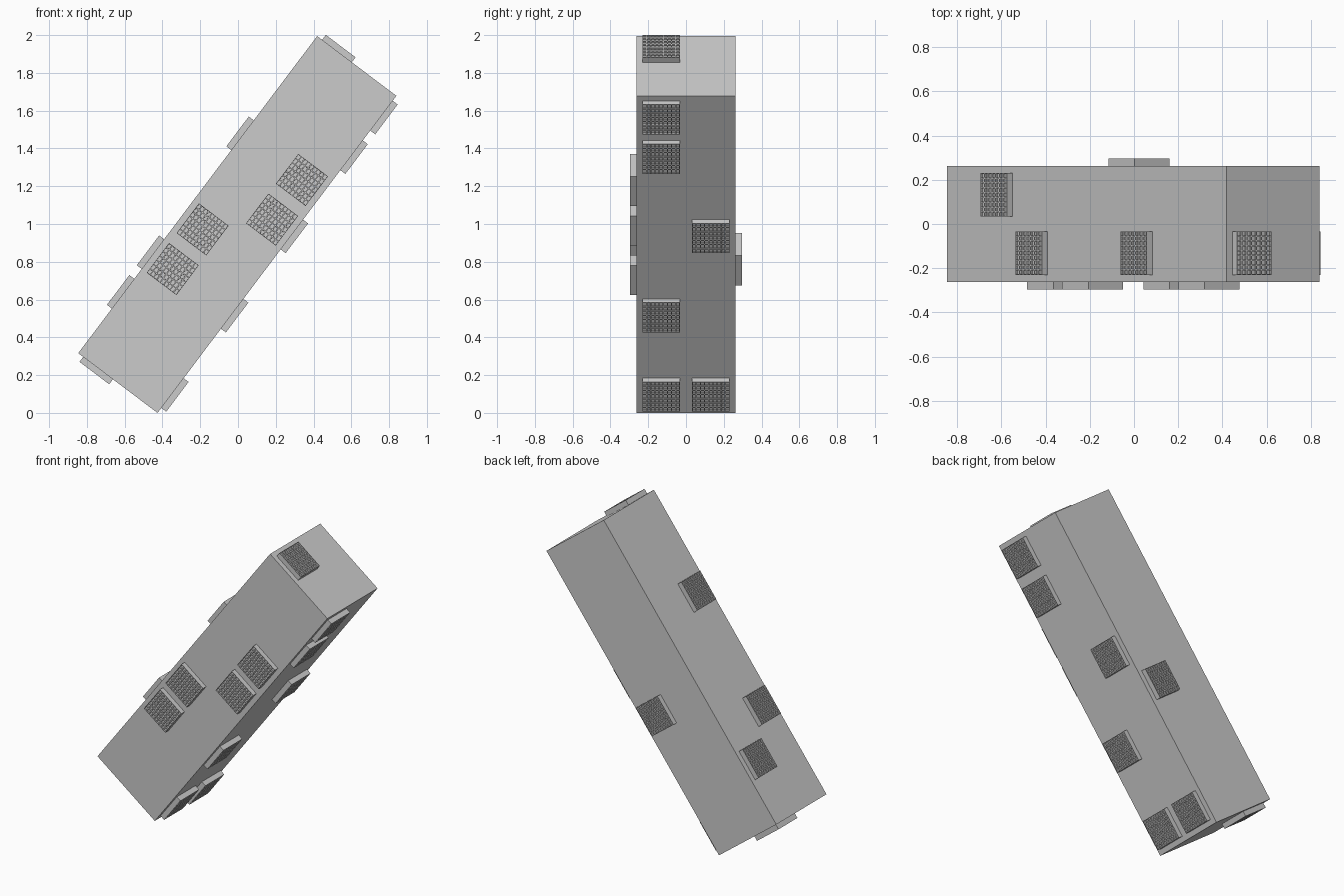
import bpy, bmesh, math
from mathutils import Vector, Matrix

if "Cube" in bpy.data.objects:
    bpy.data.objects.remove(bpy.data.objects["Cube"])

C = 0.2627                      # one cell: the body is 8 x 2 x 2 cells
PLATE, THICK, HOLE = C * 0.75, C / 8, 0.009
ANG = math.radians(53)
U = Vector((math.cos(ANG), 0, math.sin(ANG)))     # long axis
V = Vector((math.sin(ANG), 0, -math.cos(ANG)))    # lower-right side
Y = Vector((0, 1, 0))
CENTRE = Vector((-0.0035, 0, 4 * C * U.z - C * V.z))

grey = bpy.data.materials.new("light_grey")
grey.diffuse_color = (0.6, 0.6, 0.6, 1)
grey.use_nodes = True
grey.node_tree.nodes["Principled BSDF"].inputs["Base Color"].default_value = grey.diffuse_color


def frame(a, b, n, pos):
    m = Matrix((a, b, n)).transposed().to_4x4()
    m.translation = pos
    return m


def add(name, mesh, matrix):
    ob = bpy.data.objects.new(name, mesh)
    bpy.context.collection.objects.link(ob)
    ob.matrix_world = matrix
    return ob


# Leaning body
bm = bmesh.new()
bmesh.ops.create_cube(bm, size=1)
bmesh.ops.scale(bm, vec=(8 * C, 2 * C, 2 * C), verts=bm.verts)
body = bpy.data.meshes.new("body")
bm.to_mesh(body)
bm.free()
body.materials.append(grey)
add("body", body, frame(U, Y, -V, CENTRE))

# Shared vent plate: a square slab with rows of small recesses
bm = bmesh.new()
bmesh.ops.create_grid(bm, x_segments=7, y_segments=9, size=PLATE / 2)
bmesh.ops.translate(bm, vec=(0, 0, THICK), verts=bm.verts)
cells = bm.faces[:]
rim = [e for e in bm.edges if e.is_boundary]
bmesh.ops.inset_individual(bm, faces=cells, thickness=0.0045, depth=0)
bmesh.ops.inset_individual(bm, faces=cells, thickness=0.0002, depth=-HOLE)
rim = [e for e in bm.edges if e.is_boundary]
ext = bmesh.ops.extrude_edge_only(bm, edges=rim)["geom"]
low = [g for g in ext if isinstance(g, bmesh.types.BMVert)]
for v in low:
    v.co.z = 0
bmesh.ops.contextual_create(bm, geom=[e for e in bm.edges if e.is_boundary])
bmesh.ops.recalc_face_normals(bm, faces=bm.faces)
vent = bpy.data.meshes.new("vent_plate")
bm.to_mesh(vent)
bm.free()
vent.materials.append(grey)


def plate(name, n, a, b, i, j):
    """Plate on the face with normal n, at cell offsets i along a and j along b."""
    half = 4 * C if abs(n.dot(U)) > 0.5 else C
    pos = CENTRE + n * half + a * (i * C) + b * (j * C)
    if a.cross(b).dot(n) < 0:
        b = -b
    add(name, vent, frame(a, b, n, pos))


# Plates on the long sides: (row from the low end, side)
sides = {
    "under": (V, Y, [(0, -1), (0, 1), (2, -1), (4, 1), (6, -1), (7, -1)]),
    "upper": (-V, Y, [(1, 1), (2, -1), (5, -1)]),
    "front": (-Y, V, [(2, -1), (3, -1), (4, 1), (5, 1)]),
    "back": (Y, V, [(3, 1)]),
}
for side, (n, b, spots) in sides.items():
    for k, (row, s) in enumerate(spots):
        plate(f"{side}_vent_{k + 1}", n, U, b, row - 3.5, s * 0.5)

# Plates on the two ends
plate("top_end_vent", U, V, Y, -0.5, -0.5)
plate("bottom_end_vent", -U, V, Y, -0.5, 0.5)
